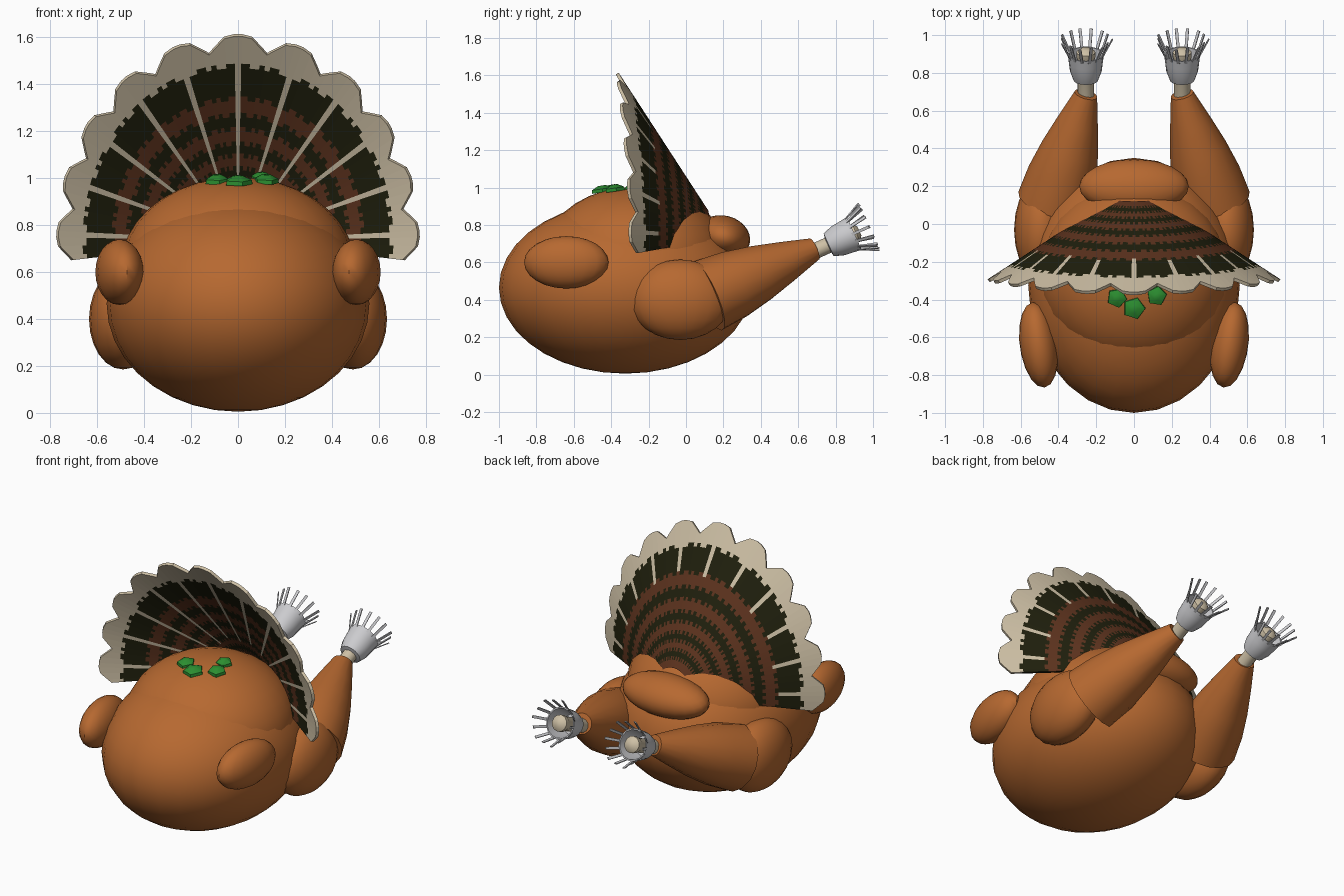
import bpy, bmesh, math
from mathutils import Vector, Matrix

if "Cube" in bpy.data.objects:
    bpy.data.objects.remove(bpy.data.objects["Cube"])


def material(name, rgb):
    m = bpy.data.materials.new(name)
    m.diffuse_color = (*rgb, 1)
    m.use_nodes = True
    m.node_tree.nodes["Principled BSDF"].inputs["Base Color"].default_value = m.diffuse_color
    return m


SKIN = material("roast skin", (0.47, 0.14, 0.03))
CREAM = material("cream", (0.62, 0.53, 0.38))
DARK = material("dark feather", (0.014, 0.014, 0.004))
BROWN = material("brown feather", (0.11, 0.033, 0.013))
GREEN = material("leaf green", (0.025, 0.27, 0.03))
SILVER = material("silver paper", (0.6, 0.6, 0.62))


def finish(name, bm, mats, smooth=True, angle=40):
    bmesh.ops.recalc_face_normals(bm, faces=bm.faces)
    me = bpy.data.meshes.new(name)
    bm.to_mesh(me)
    bm.free()
    for m in mats:
        me.materials.append(m)
    ob = bpy.data.objects.new(name, me)
    bpy.context.collection.objects.link(ob)
    if smooth:
        bpy.ops.object.select_all(action='DESELECT')
        ob.select_set(True)
        bpy.context.view_layer.objects.active = ob
        bpy.ops.object.shade_smooth_by_angle(angle=math.radians(angle))
    return ob


def ellipsoid(name, loc, radii, rot=(0, 0, 0), segs=24, rings=14, mat=SKIN):
    bm = bmesh.new()
    bmesh.ops.create_uvsphere(bm, u_segments=segs, v_segments=rings, radius=1)
    bm.transform(Matrix.Diagonal((*radii, 1)))
    ob = finish(name, bm, [mat])
    ob.location = loc
    ob.rotation_euler = [math.radians(a) for a in rot]
    return ob


def axis_matrix(p0, p1):
    d = Vector(p1) - Vector(p0)
    return Matrix.Translation(p0) @ d.to_track_quat('Z', 'Y').to_matrix().to_4x4()


def lathe(name, profile, p0, p1, segs=16, mat=SKIN, cap=True):
    # profile is (distance along axis, radius)
    bm = bmesh.new()
    rings = []
    for z, r in profile:
        rings.append([bm.verts.new((r * math.cos(2 * math.pi * i / segs),
                                    r * math.sin(2 * math.pi * i / segs), z))
                      for i in range(segs)])
    for a, b in zip(rings, rings[1:]):
        for i in range(segs):
            j = (i + 1) % segs
            bm.faces.new((a[i], a[j], b[j], b[i]))
    if cap:
        bm.faces.new(rings[0])
        bm.faces.new(rings[-1])
    bm.transform(axis_matrix(p0, p1))
    return finish(name, bm, [mat])


# Roast body: main barrel, upper hump, rear nub
ellipsoid("body", (0, -0.325, 0.465), (0.56, 0.675, 0.46), segs=28, rings=18)
ellipsoid("breast_hump", (0, -0.27, 0.62), (0.5, 0.5, 0.385), segs=28, rings=18)
ellipsoid("rear_nub", (0, 0.2, 0.735), (0.29, 0.145, 0.115), rot=(-15, 0, 0))


def frill(name, p0, p1, count=14):
    # flaring paper strips around the cuff rim
    bm = bmesh.new()
    for i in range(count):
        tilt = 0.35 + 0.12 * (i % 2)
        m = (Matrix.Rotation(2 * math.pi * i / count, 4, 'Z')
             @ Matrix.Translation((0.09, 0, 0.155)) @ Matrix.Rotation(tilt, 4, 'Y')
             @ Matrix.Translation((0, 0, 0.055)) @ Matrix.Diagonal((0.006, 0.016, 0.115, 1)))
        bmesh.ops.create_cube(bm, size=1, matrix=m)
    bm.transform(axis_matrix(p0, p1))
    finish(name, bm, [SILVER], smooth=False)


# Wings and legs, on both sides
for side, s in (("left", -1), ("right", 1)):
    ellipsoid(side + "_wing", (s * 0.505, -0.64, 0.6), (0.1, 0.228, 0.14), rot=(0, 0, -s * 8),
              segs=18, rings=12)
    ellipsoid(side + "_thigh", (s * 0.49, -0.03, 0.4), (0.145, 0.27, 0.215), segs=20, rings=12)
    lathe(side + "_drumstick",
          [(0, 0.2), (0.16, 0.185), (0.32, 0.153), (0.48, 0.11), (0.645, 0.062)],
          (s * 0.42, 0.115, 0.42), (s * 0.255, 0.685, 0.67))
    start, end = (s * 0.255, 0.745, 0.685), (s * 0.255, 1.655, 1.095)
    lathe(side + "_bone", [(-0.1, 0.043), (0.13, 0.043), (0.15, 0.05), (0.18, 0.05), (0.2, 0.025)],
          start, end, segs=12, mat=CREAM)
    lathe(side + "_cuff", [(0.015, 0.04), (0.02, 0.066), (0.07, 0.084), (0.12, 0.09), (0.17, 0.096),
                           (0.17, 0.088), (0.12, 0.082), (0.04, 0.06), (0.04, 0.04)],
          start, end, segs=16, mat=SILVER, cap=False)
    frill(side + "_frill", start, end)

# Tail fan: feathers lying on a wide cone, striped across, with pale tips and quills
APEX, SLOPE, STEP, COUNT = Vector((0, 0.19, 0.735)), 0.65, math.radians(17.6), 11
COLUMNS = [-0.5, -0.4, -0.22, -0.06, 0.06, 0.22, 0.4, 0.5]
STRIPES = [0.15, 0.2, 0.25, 0.3, 0.35, 0.41, 0.47, 0.54, 0.61, 0.69, 0.85]
NORMAL = 0.018


def tip(u):
    # scalloped feather end
    u = abs(u)
    return 1.0 - 0.06 * max(0, u - 0.06) if u < 0.25 else 0.988 - 0.24 * (u - 0.22)


def fan_point(a, frac, back):
    r = (0.765 + 0.105 * math.cos(a) ** 2) * frac
    p = APEX + Vector((r * math.sin(a), -SLOPE * r, r * math.cos(a)))
    if back:
        n = Vector((SLOPE * math.sin(a), 1, SLOPE * math.cos(a))).normalized()
        p += n * NORMAL
    return p


bm = bmesh.new()


def quad(points, mi):
    f = bm.faces.new([bm.verts.new(p) for p in points])
    f.material_index = mi


for k in range(COUNT):
    mid = (k - COUNT // 2) * STEP
    for c, (u0, u1) in enumerate(zip(COLUMNS, COLUMNS[1:])):
        a0, a1 = mid + u0 * STEP, mid + u1 * STEP
        jag = 0.016 if (c + k) % 2 else -0.006
        rows = [STRIPES[0]] + [x + jag for x in STRIPES[1:]]
        for back in (False, True):
            for i, f0 in enumerate(rows):
                last = i == len(rows) - 1
                t0, t1 = (tip(u0), tip(u1)) if last else (rows[i + 1],) * 2
                quill = c == 3 and f0 > (0.68 if back else 0.28)
                mi = 0 if last or quill else (1 if i % 2 else 2)
                q = [fan_point(a0, f0, back), fan_point(a1, f0, back),
                     fan_point(a1, t1, back), fan_point(a0, t0, back)]
                quad(q if back else q[::-1], mi)
        # rim joining front and back
        quad([fan_point(a0, tip(u0), False), fan_point(a1, tip(u1), False),
              fan_point(a1, tip(u1), True), fan_point(a0, tip(u0), True)], 0)
# closed lower edges of the fan
for sgn in (-1, 1):
    a = sgn * STEP * COUNT / 2
    for f0, f1, mi in ((0.15, 0.85, 1), (0.85, tip(0.5), 0)):
        quad([fan_point(a, f0, False), fan_point(a, f1, False),
              fan_point(a, f1, True), fan_point(a, f0, True)], mi)
bmesh.ops.remove_doubles(bm, verts=bm.verts, dist=0.0005)
finish("tail_fan", bm, [CREAM, DARK, BROWN], smooth=False)

# Garnish leaves: small five-sided domes
for i, (x, y, z, r) in enumerate([(0, -0.445, 0.975, 0.062), (-0.09, -0.39, 0.98, 0.055),
                                  (0.12, -0.38, 0.98, 0.055), (0.1, -0.28, 0.99, 0.05)]):
    lathe("leaf_%d" % (i + 1), [(0, r), (0.018, r * 0.95), (0.036, r * 0.35)],
          (x, y, z), (x * 1.2, y - 0.15, z + 1), segs=5, mat=GREEN)
